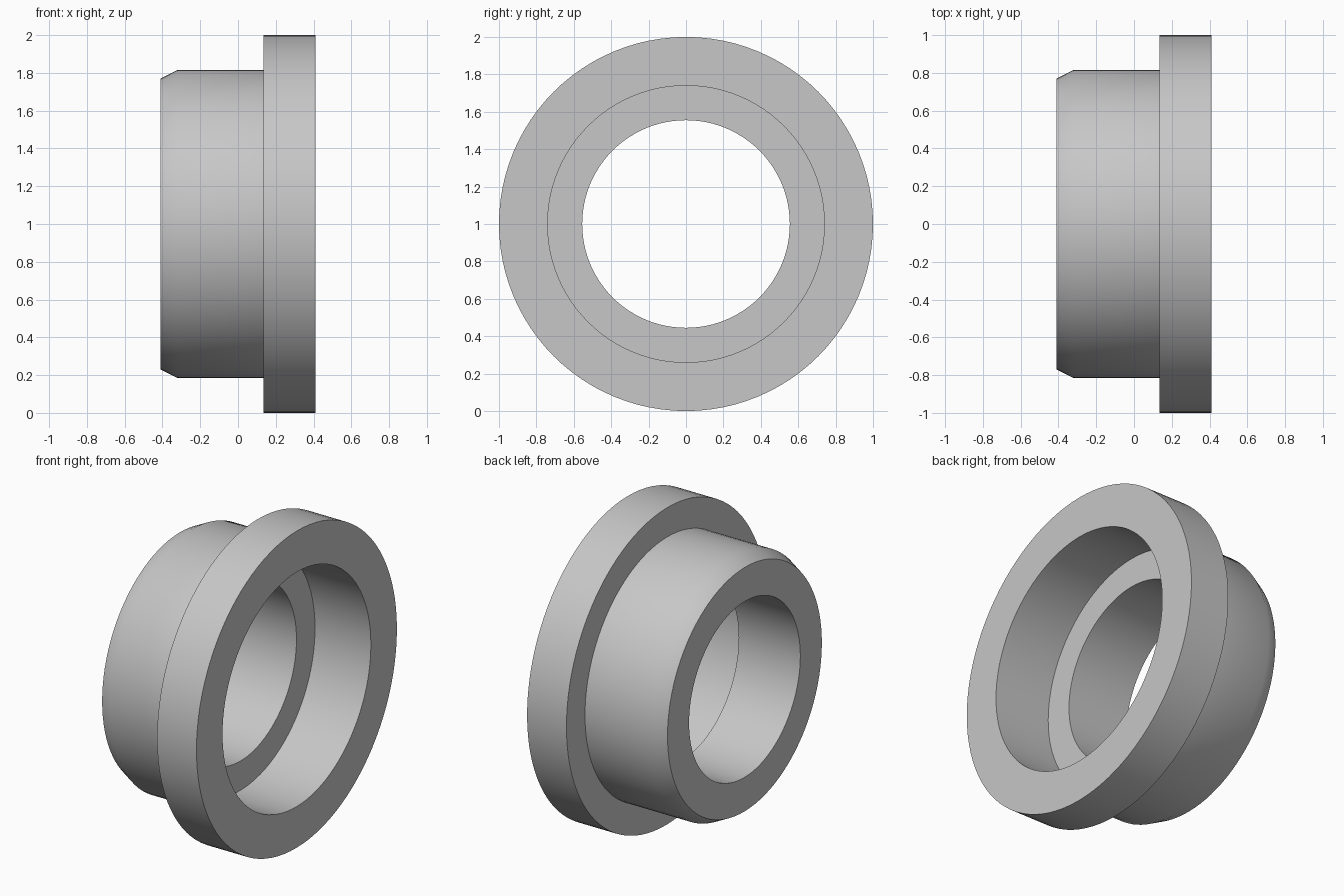
import bpy
import bmesh
from math import pi, radians
from mathutils import Vector

SEGMENTS = 96
AXIS_HEIGHT = 1.0

cube = bpy.data.objects.get("Cube")
if cube:
    bpy.data.objects.remove(cube, do_unlink=True)

# Plain grey metal
grey = bpy.data.materials.new("plain_grey")
grey.use_nodes = True
colour = (0.57, 0.57, 0.57, 1.0)
grey.diffuse_color = colour
grey.node_tree.nodes["Principled BSDF"].inputs["Base Color"].default_value = colour

# Closed cross-section as (position along axis, radius)
profile = [
    (-0.41, 0.555), (-0.41, 0.77),   # end face of the sleeve
    (-0.32, 0.815), (0.135, 0.815),  # chamfer and sleeve wall
    (0.135, 1.0), (0.41, 1.0),       # flange
    (0.41, 0.74), (0.02, 0.74),      # counterbore
    (0.02, 0.555),                   # inner ledge, then the bore
]

# Revolve the section around the x axis
bm = bmesh.new()
verts = [bm.verts.new((x, 0, AXIS_HEIGHT + r)) for x, r in profile]
edges = [bm.edges.new((a, b)) for a, b in zip(verts, verts[1:] + verts[:1])]
bmesh.ops.spin(bm, geom=verts + edges, cent=Vector((0, 0, AXIS_HEIGHT)),
               axis=Vector((1, 0, 0)), angle=2 * pi, steps=SEGMENTS,
               use_merge=False, use_duplicate=False)
bmesh.ops.remove_doubles(bm, verts=bm.verts[:], dist=0.0005)
bmesh.ops.recalc_face_normals(bm, faces=bm.faces[:])

mesh = bpy.data.meshes.new("flanged_bushing")
bm.to_mesh(mesh)
bm.free()
mesh.materials.append(grey)

bushing = bpy.data.objects.new("flanged_bushing", mesh)
bpy.context.collection.objects.link(bushing)

# Smooth round walls, crisp rims
bpy.ops.object.select_all(action="DESELECT")
bushing.select_set(True)
bpy.context.view_layer.objects.active = bushing
bpy.ops.object.shade_smooth_by_angle(angle=radians(30))
